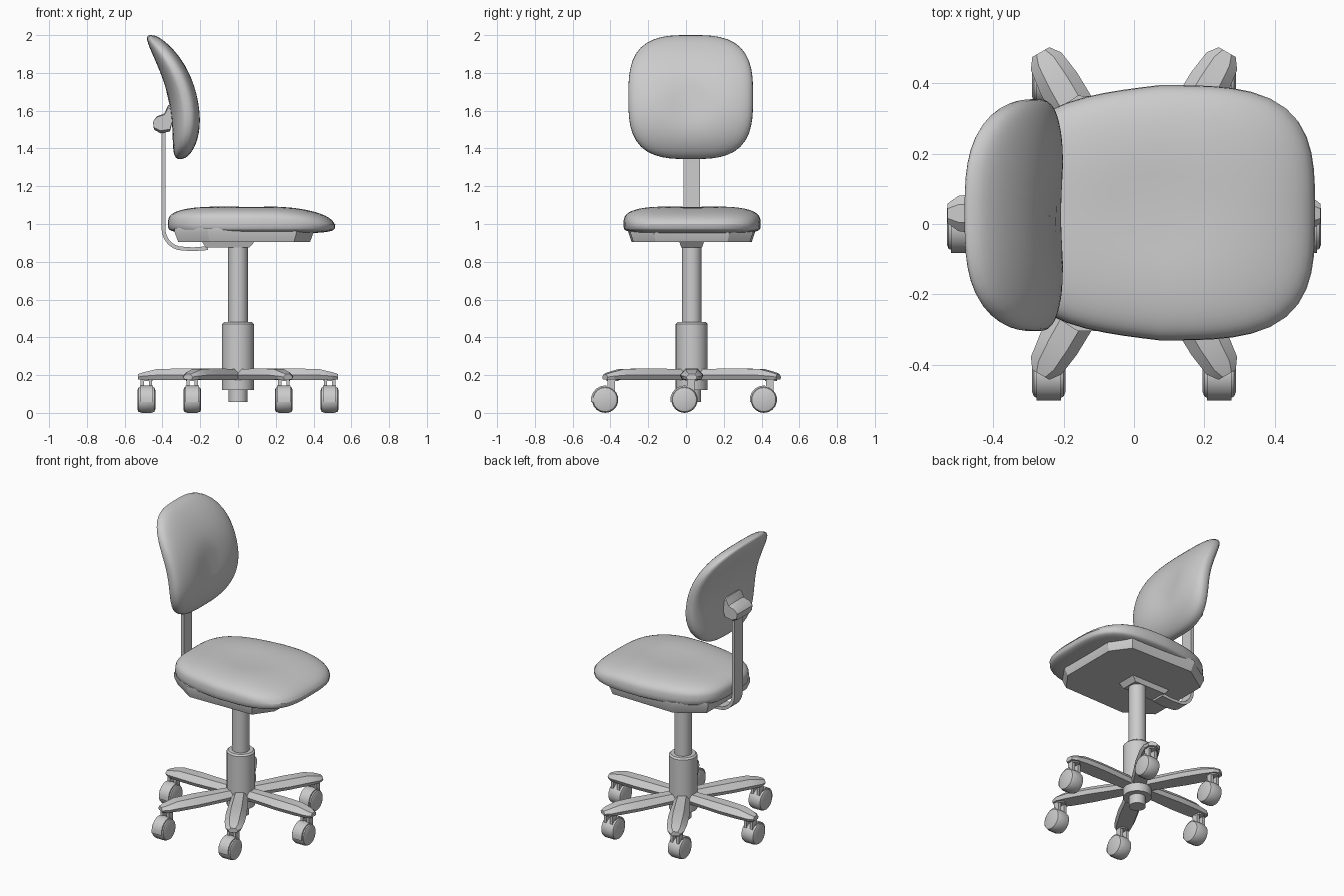
import bpy, bmesh, math
from mathutils import Matrix, Vector

cube = bpy.data.objects.get("Cube")
if cube:
    bpy.data.objects.remove(cube)

grey = bpy.data.materials.new("chair grey")
grey.use_nodes = True
grey.diffuse_color = (0.6, 0.6, 0.6, 1)
grey.node_tree.nodes["Principled BSDF"].inputs["Base Color"].default_value = (0.6, 0.6, 0.6, 1)

CY = 0.03  # column axis in y


def finish(name, bm, angle=30):
    bmesh.ops.recalc_face_normals(bm, faces=bm.faces)
    mesh = bpy.data.meshes.new(name)
    bm.to_mesh(mesh)
    bm.free()
    mesh.materials.append(grey)
    ob = bpy.data.objects.new(name, mesh)
    bpy.context.collection.objects.link(ob)
    bpy.ops.object.select_all(action='DESELECT')
    ob.select_set(True)
    bpy.context.view_layer.objects.active = ob
    bpy.ops.object.shade_smooth_by_angle(angle=math.radians(angle))
    return ob


def loft(name, rings, angle=30, matrix=None):
    """Skin equal-length closed rings and cap both ends."""
    bm = bmesh.new()
    loops = [[bm.verts.new(p) for p in ring] for ring in rings]
    n = len(loops[0])
    for a, b in zip(loops, loops[1:]):
        for i in range(n):
            bm.faces.new((a[i], a[(i + 1) % n], b[(i + 1) % n], b[i]))
    bm.faces.new(loops[0])
    bm.faces.new(loops[-1])
    if matrix:
        bm.transform(matrix)
    return finish(name, bm, angle)


def lathe(name, profile, matrix, sides=24):
    """Revolve (radius, height) pairs around local z."""
    turn = [2 * math.pi * i / sides for i in range(sides)]
    return loft(name, [[(r * math.cos(a), r * math.sin(a), h) for a in turn]
                       for r, h in profile], 35, matrix)


def cushion(name, power, front, back, place, sides=56, steps=14):
    """Puffed superellipse; front and back are (depth, fullness)."""
    radii = [math.sin(math.pi / 2 * i / steps) ** 0.8 for i in range(1, steps + 1)]
    layers = [(r, front[0] * (1 - r ** front[1]) ** (1 / front[1])) for r in radii]
    layers += [(r, -back[0] * (1 - r ** back[1]) ** (1 / back[1])) for r in radii[-2::-1]]
    rings = []
    for r, h in layers:
        ring = []
        for i in range(sides):
            a = 2 * math.pi * i / sides
            c, s = math.cos(a), math.sin(a)
            k = r / (abs(c) ** power + abs(s) ** power) ** (1 / power)
            ring.append(place(k * c, k * s, h))
        rings.append(ring)
    return loft(name, rings, 50)


# Seat cushion: narrower at the back, rounded down at the front, slightly dished
def seat_point(u, v, h):
    x = 0.072 + 0.443 * u
    y = 0.032 + 0.363 * v * (1 - 0.15 * max(0, -u))
    z = 1.0 + h
    if h > 0:
        z -= 0.05 * max(0, u - 0.25) ** 1.5 + 0.012 * math.exp(-6 * (u * u + v * v))
    return x, y, z


cushion("seat_cushion", 3.4, (0.097, 3.2), (0.05, 5), seat_point)


# Backrest: leans back toward the top, with a shallow hollow in front
def back_point(u, v, h):
    x = -0.285 - 0.0775 * v - 0.1025 * v * v + h
    if h > 0:
        x -= 0.022 * math.exp(-7 * (u * u + (v + 0.1) ** 2))
    return x, 0.025 + 0.33 * u, 1.672 + 0.328 * v


cushion("backrest", 3.1, (0.075, 3), (0.085, 2.2), back_point)

# Seat pan under the cushion
half = [(0.40, 0.2), (0.31, 0.325), (-0.16, 0.335), (-0.335, 0.22)]
outline = half + [(x, -y) for x, y in reversed(half)]


def pan_ring(scale, z):
    return [(0.035 + (x - 0.035) * scale, CY + y * scale, z) for x, y in outline]


loft("seat_pan", [pan_ring(0.95, 0.905), pan_ring(1, 0.955), pan_ring(1, 0.98)])


def block_ring(x0, x1, w, z):
    return [(x0, CY - w, z), (x1, CY - w, z), (x1, CY + w, z), (x0, CY + w, z)]


loft("pan_bracket", [block_ring(-0.17, 0.06, 0.055, 0.875), block_ring(-0.2, 0.1, 0.07, 0.92)])

# Bent flat bar carrying the backrest
path = [(-0.395, 1.55), (-0.395, 0.98)]
for i in range(1, 9):
    a = math.pi / 2 * i / 8
    path.append((-0.295 - 0.1 * math.cos(a), 0.98 - 0.11 * math.sin(a)))
path += [(-0.24, 0.866), (-0.16, 0.872)]
bar_rings = []
for i, p in enumerate(path):
    q, r = Vector(path[max(i - 1, 0)]), Vector(path[min(i + 1, len(path) - 1)])
    d = (r - q).normalized() * 0.01
    ins, out = Vector(p) + Vector((-d.y, d.x)), Vector(p) - Vector((-d.y, d.x))
    w = 0.043
    bar_rings.append([(ins.x, CY - w, ins.y), (ins.x, CY + w, ins.y),
                      (out.x, CY + w, out.y), (out.x, CY - w, out.y)])
loft("back_bar", bar_rings)

# Clamp block behind the backrest
side = [(-0.45, 1.54), (-0.445, 1.5), (-0.41, 1.48), (-0.36, 1.49),
        (-0.33, 1.62), (-0.37, 1.63), (-0.39, 1.585), (-0.43, 1.57)]
clamp = [[(x, CY + y, 1.55 + (z - 1.55) * s) for x, z in side]
         for y, s in ((-0.08, 0.8), (-0.06, 1), (0.06, 1), (0.08, 0.8))]
loft("back_clamp", clamp, 40)

# Gas column
axis = Matrix.Translation((0, CY, 0))
lathe("column", [(0.052, 0.4), (0.052, 0.9)], axis)
lathe("column_sleeve", [(0.085, 0.12), (0.085, 0.47), (0.075, 0.48)], axis)
lathe("column_foot", [(0.05, 0.058), (0.05, 0.2)], axis)


# Star base and casters
def leg_ring(r, w, low, mid, top):
    return [(r, -w * 0.8, low), (r, -w, mid), (r, -w * 0.5, top),
            (r, w * 0.5, top), (r, w, mid), (r, w * 0.8, low)]


leg = [leg_ring(0.0, 0.045, 0.175, 0.2, 0.232), leg_ring(0.3, 0.063, 0.175, 0.2, 0.235),
       leg_ring(0.43, 0.06, 0.175, 0.2, 0.232), leg_ring(0.5, 0.05, 0.176, 0.195, 0.215),
       leg_ring(0.53, 0.028, 0.178, 0.19, 0.205)]
sideways = Matrix.Rotation(math.pi / 2, 4, 'Y')

for i in range(6):
    a = math.pi / 3 * i
    loft(f"base_leg_{i + 1}", leg, 20, axis @ Matrix.Rotation(a, 4, 'Z'))
    x, y = 0.485 * math.cos(a), CY + 0.485 * math.sin(a)
    hub = Matrix.Translation((x, y - 0.038, 0.07))
    lathe(f"caster_wheel_{i + 1}", [(0.052, -0.047), (0.064, -0.042), (0.07, -0.025),
                                    (0.07, 0.025), (0.064, 0.042), (0.052, 0.047)],
          hub @ sideways, 18)
    # Hood hugging the top rear of the wheel
    hood = []
    for k in range(7):
        t = math.radians(70 + 20 * k)
        c, s = math.cos(t), math.sin(t)
        hood.append([(w, r * c, r * s) for w, r in
                     ((-0.035, 0.06), (0.035, 0.06), (0.035, 0.075), (-0.035, 0.075))])
    loft(f"caster_hood_{i + 1}", hood, 30, hub)
    # Fork prongs and the pivot collar
    for s, label in ((-1, "right"), (1, "left")):
        post = [[(x + s * 0.022 + dx * 0.009, y - 0.006 + dy * 0.02, z) for dx, dy in
                 ((-1, -1), (1, -1), (1, 1), (-1, 1))] for z in (0.1, 0.19)]
        loft(f"caster_prong_{label}_{i + 1}", post)
    lathe(f"caster_collar_{i + 1}", [(0.032, 0.168), (0.032, 0.19)],
          Matrix.Translation((x, y, 0)), 12)
